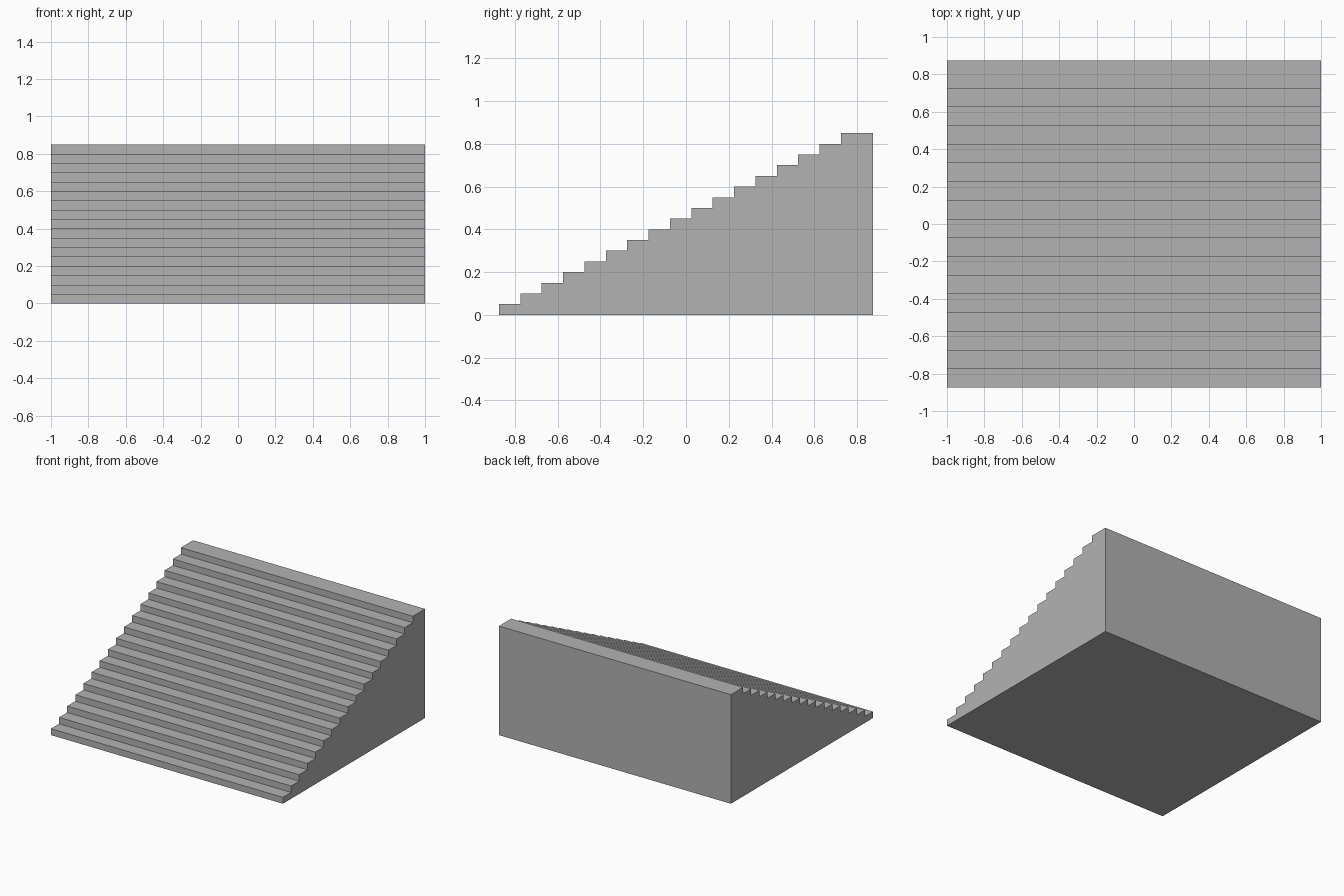
import bpy
import bmesh

cube = bpy.data.objects.get("Cube")
if cube:
    bpy.data.objects.remove(cube, do_unlink=True)

STEPS, RISE, RUN = 17, 0.05, 0.1
WIDTH, DEPTH = 2.0, 1.75

# Plain grey surface
grey = bpy.data.materials.new("stone_grey")
grey.use_nodes = True
color = (0.448, 0.448, 0.448, 1)
grey.diffuse_color = color
grey.node_tree.nodes["Principled BSDF"].inputs["Base Color"].default_value = color

# Stepped side profile (y, z), with a deeper top landing
front, back = -DEPTH / 2, DEPTH / 2
profile = [(back, 0), (front, 0)]
for i in range(STEPS):
    z = (i + 1) * RISE
    end = back if i == STEPS - 1 else front + (i + 1) * RUN
    profile += [(front + i * RUN, z), (end, z)]

# Extrude the profile across the full width
bm = bmesh.new()
side = bm.faces.new([bm.verts.new((-WIDTH / 2, y, z)) for y, z in profile])
result = bmesh.ops.extrude_face_region(bm, geom=[side], use_keep_orig=True)
moved = [v for v in result["geom"] if isinstance(v, bmesh.types.BMVert)]
bmesh.ops.translate(bm, verts=moved, vec=(WIDTH, 0, 0))
bmesh.ops.recalc_face_normals(bm, faces=bm.faces)

mesh = bpy.data.meshes.new("staircase")
bm.to_mesh(mesh)
bm.free()
mesh.materials.append(grey)
staircase = bpy.data.objects.new("staircase", mesh)
bpy.context.collection.objects.link(staircase)
